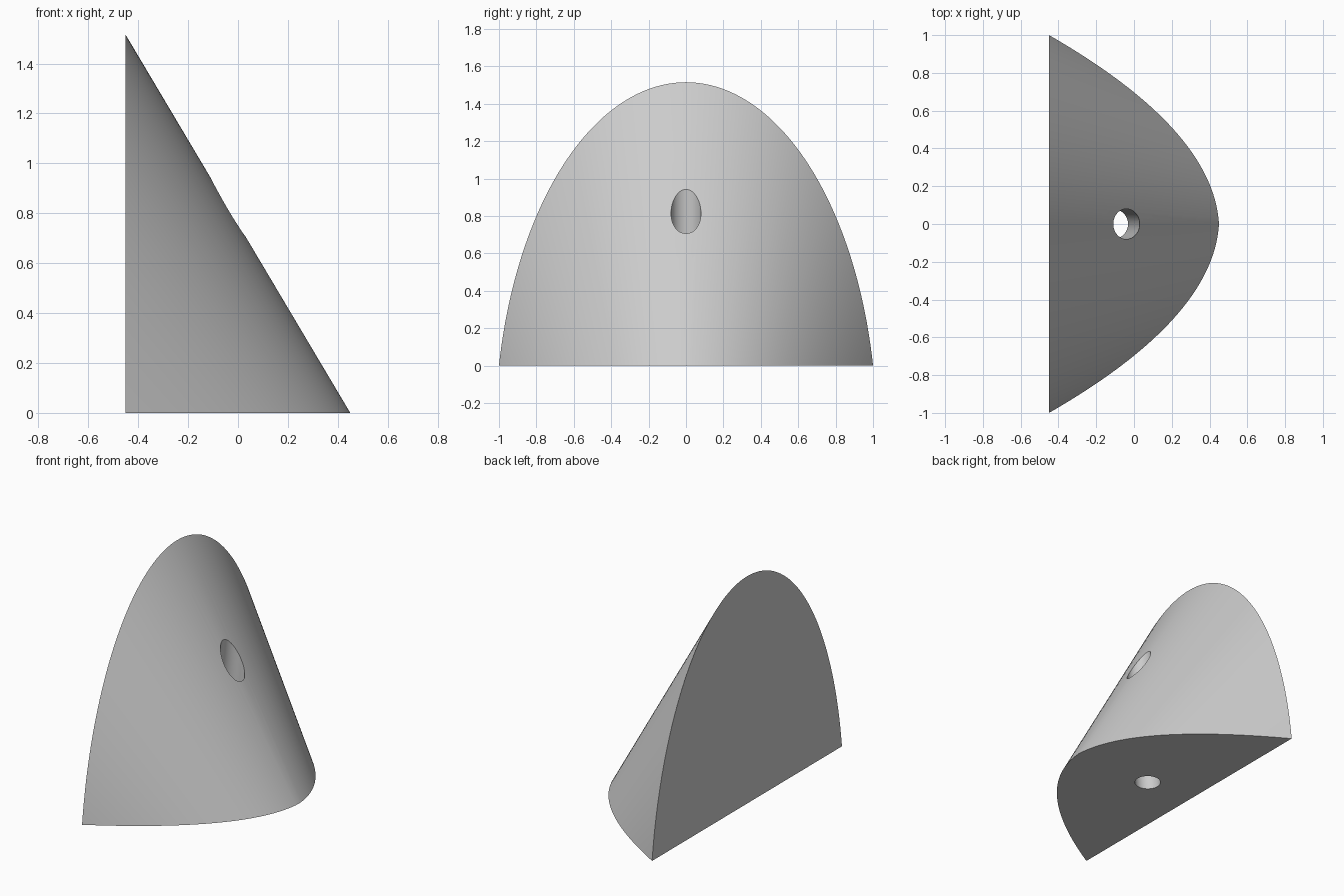
import bpy, bmesh
from math import sqrt, sin, pi, radians
from mathutils import Vector

old = bpy.data.objects.get("Cube")
if old:
    bpy.data.objects.remove(old)

HALF_DEPTH, HEIGHT, STEPS = 0.45, 1.515, 96

grey = bpy.data.materials.new("plain grey")
grey.use_nodes = True
grey.diffuse_color = (0.6, 0.6, 0.6, 1)
grey.node_tree.nodes["Principled BSDF"].inputs["Base Color"].default_value = (0.6, 0.6, 0.6, 1)


def make_object(name, bm):
    mesh = bpy.data.meshes.new(name)
    bm.to_mesh(mesh)
    bm.free()
    mesh.materials.append(grey)
    obj = bpy.data.objects.new(name, mesh)
    bpy.context.collection.objects.link(obj)
    return obj


def base_edge(y):
    # Rounded nose with a faint crease in the middle
    return Vector((HALF_DEPTH - 0.06 * abs(y) - 0.84 * y * y, y, 0))


def back_edge(y):
    # Elliptical arch cut a little above its widest line
    a = 1.02
    foot = sqrt(1 - 1 / a ** 2)
    rise = (sqrt(max(0, 1 - (y / a) ** 2)) - foot) / (1 - foot)
    return Vector((-HALF_DEPTH, y, HEIGHT * rise))


# Wedge body: the skin stretched between the flat base and the upright back
bm = bmesh.new()
for i in range(STEPS + 1):
    y = sin(pi * (i / STEPS - 0.5))
    bm.verts.new(base_edge(y))
    if 0 < i < STEPS:
        bm.verts.new(back_edge(y))
bmesh.ops.convex_hull(bm, input=bm.verts[:])
bmesh.ops.dissolve_limit(bm, angle_limit=0.002, verts=bm.verts[:], edges=bm.edges[:])
bmesh.ops.recalc_face_normals(bm, faces=bm.faces[:])
body = make_object("wedge_body", bm)

# Slightly leaning round hole from the slope down through the base
bm = bmesh.new()
bmesh.ops.create_cone(bm, cap_ends=True, segments=64, radius1=0.08, radius2=0.08, depth=2)
cutter = make_object("hole_cutter", bm)
lower, upper = Vector((-0.112, 0, 0)), Vector((-0.04, 0, 0.82))
cutter.location = (lower + upper) / 2
cutter.rotation_mode = "QUATERNION"
cutter.rotation_quaternion = (upper - lower).to_track_quat("Z", "Y")
cutter.hide_render = True

cut = body.modifiers.new("hole", "BOOLEAN")
cut.operation, cut.solver, cut.object = "DIFFERENCE", "EXACT", cutter
bpy.ops.object.select_all(action="DESELECT")
body.select_set(True)
bpy.context.view_layer.objects.active = body
bpy.ops.object.modifier_apply(modifier=cut.name)
bpy.data.objects.remove(cutter)
bpy.ops.object.shade_smooth_by_angle(angle=radians(30))
